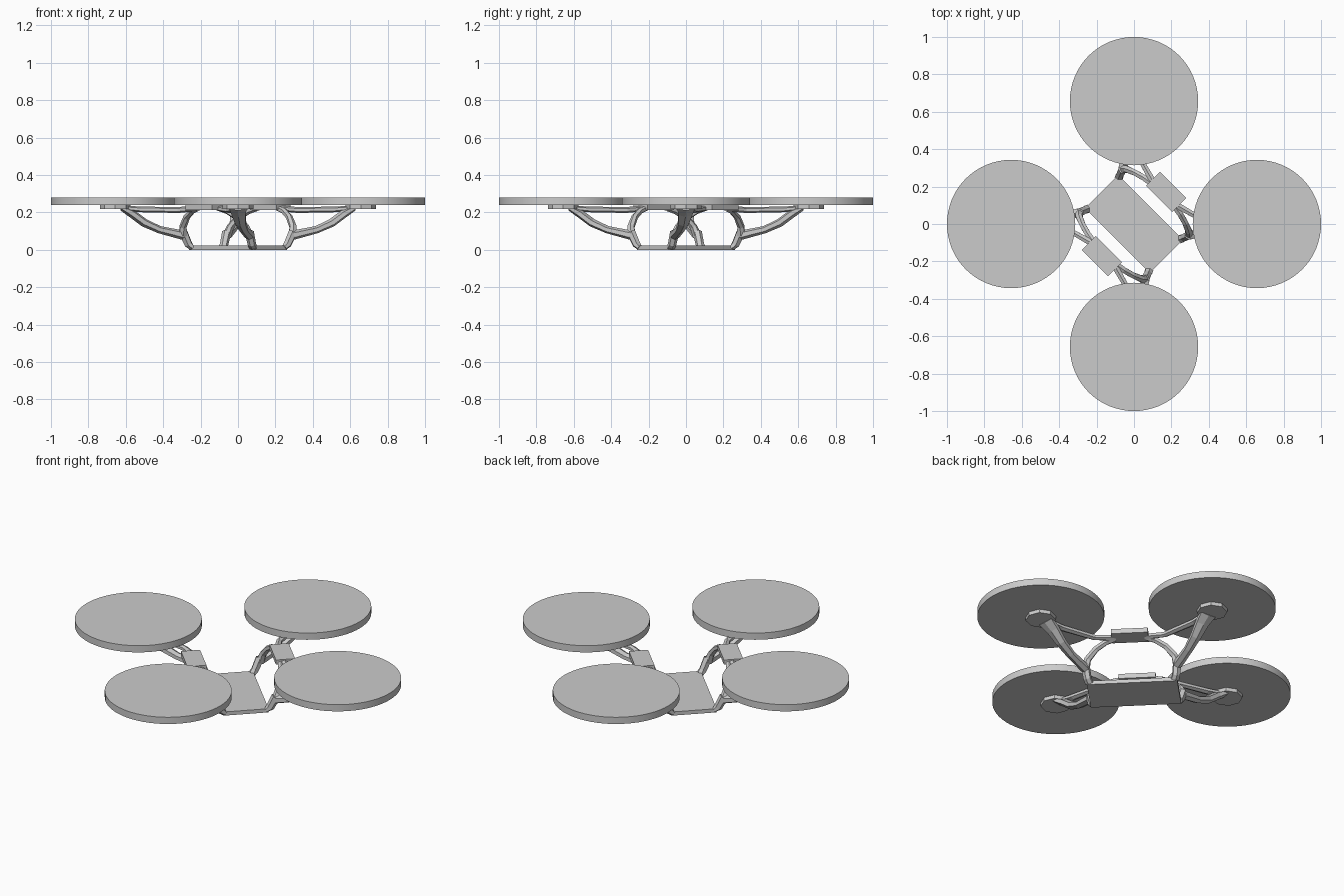
import bpy, bmesh, math
from mathutils import Vector, Matrix

cube = bpy.data.objects.get("Cube")
if cube:
    bpy.data.objects.remove(cube, do_unlink=True)

grey = bpy.data.materials.new("plain_grey")
grey.use_nodes = True
COLOUR = (0.6, 0.6, 0.6, 1)
grey.diffuse_color = COLOUR
grey.node_tree.nodes["Principled BSDF"].inputs["Base Color"].default_value = COLOUR

# The frame is symmetric about axes turned 45 degrees from x and y
TURN = Matrix.Rotation(math.radians(-45), 4, "Z")


def finish(name, bm):
    bmesh.ops.recalc_face_normals(bm, faces=bm.faces)
    mesh = bpy.data.meshes.new(name)
    bm.to_mesh(mesh)
    bm.free()
    mesh.materials.append(grey)
    obj = bpy.data.objects.new(name, mesh)
    bpy.context.collection.objects.link(obj)
    return obj


def box(name, centre, size):
    bm = bmesh.new()
    place = TURN @ Matrix.Translation(centre) @ Matrix.Diagonal((*size, 1))
    bmesh.ops.create_cube(bm, size=1, matrix=place)
    return finish(name, bm)


def disc(name, centre, radius, depth, sides):
    bm = bmesh.new()
    bmesh.ops.create_cone(bm, cap_ends=True, segments=sides, radius1=radius, radius2=radius,
                          depth=depth, matrix=Matrix.Translation(centre))
    if sides > 12:
        for f in bm.faces:
            f.smooth = len(f.verts) == 4
        for e in bm.edges:
            e.smooth = all(f.smooth for f in e.link_faces)
    return finish(name, bm)


def bar(name, path, sides, su, sv):
    """Sweep a faceted section along (u, v, z, width, height) points."""
    bm = bmesh.new()
    pts = [Vector(p[:3]) for p in path]
    rings = []
    for i, p in enumerate(path):
        along = (pts[min(i + 1, len(pts) - 1)] - pts[max(i - 1, 0)]).normalized()
        across = along.cross(Vector((0, 0, 1))).normalized()
        up = across.cross(along)
        ring = []
        for k in range(sides):
            a = math.tau * (k + 0.5) / sides
            q = pts[i] + across * math.cos(a) * p[3] / 2 + up * math.sin(a) * p[4] / 2
            ring.append(bm.verts.new(TURN @ Vector((q.x * su, q.y * sv, q.z))))
        rings.append(ring)
    for a, b in zip(rings, rings[1:]):
        for k in range(sides):
            n = (k + 1) % sides
            bm.faces.new((a[k], a[n], b[n], b[k]))
    bm.faces.new(rings[0])
    bm.faces.new(rings[-1])
    return finish(name, bm)


# Bottom plate and the two raised side plates
box("bottom_plate", (0, 0, 0.011), (0.49, 0.25, 0.022))
for side, sv in (("back", 1), ("front", -1)):
    box(side + "_side_plate", (0, sv * 0.243, 0.226), (0.2, 0.105, 0.028))

# Rotor discs with small hubs beneath
for name, x, y in (("left", 1, 0), ("right", -1, 0), ("back", 0, 1), ("front", 0, -1)):
    disc(name + "_rotor_disc", (x * 0.657, y * 0.657, 0.259), 0.343, 0.04, 64)
    disc(name + "_rotor_hub", (x * 0.657, y * 0.657, 0.23), 0.082, 0.024, 8)

# Each corner has a foot, a lower arm, an upper arm and a brace
LOWER_ARM = [(0.44, 0.44, 0.225, 0.11, 0.03), (0.405, 0.4, 0.195, 0.085, 0.045),
             (0.365, 0.345, 0.145, 0.065, 0.045), (0.32, 0.275, 0.108, 0.052, 0.04),
             (0.25, 0.165, 0.078, 0.055, 0.05)]
UPPER_ARM = [(0.44, 0.44, 0.225, 0.06, 0.025), (0.36, 0.375, 0.216, 0.045, 0.03),
             (0.19, 0.26, 0.213, 0.034, 0.032), (0.08, 0.23, 0.222, 0.04, 0.03)]
BRACE = [(0.25, 0.165, 0.075, 0.05, 0.05), (0.235, 0.18, 0.125, 0.04, 0.04),
         (0.19, 0.198, 0.175, 0.036, 0.036), (0.135, 0.213, 0.207, 0.036, 0.034),
         (0.08, 0.222, 0.222, 0.04, 0.03)]
FOOT = [(0.232, 0.117, 0.012, 0.05, 0.03), (0.24, 0.135, 0.03, 0.045, 0.045),
        (0.25, 0.165, 0.095, 0.05, 0.05)]
CORNERS = (("left", 1, 1), ("back", -1, 1), ("front", 1, -1), ("right", -1, -1))
for corner, su, sv in CORNERS:
    bar(corner + "_lower_arm", LOWER_ARM, 6, su, sv)
    bar(corner + "_upper_arm", UPPER_ARM, 6, su, sv)
    bar(corner + "_brace", BRACE, 6, su, sv)
    bar(corner + "_foot", FOOT, 6, su, sv)
